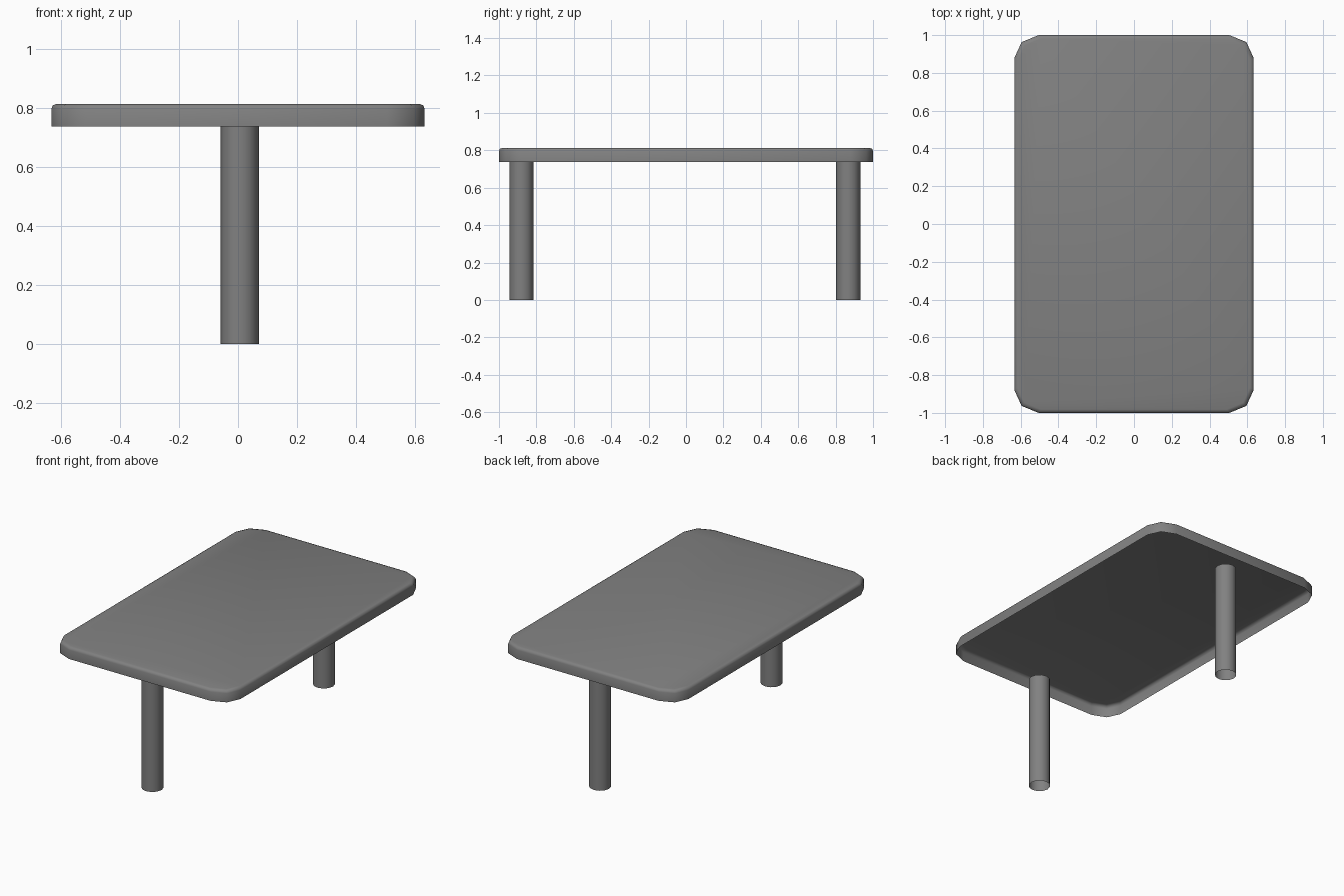
import bpy, bmesh, math

cube = bpy.data.objects.get("Cube")
if cube:
    bpy.data.objects.remove(cube, do_unlink=True)

grey = bpy.data.materials.new("mid_grey")
grey.use_nodes = True
colour = (0.22, 0.22, 0.22, 1)
grey.diffuse_color = colour
grey.node_tree.nodes["Principled BSDF"].inputs["Base Color"].default_value = colour


def make_object(name, bm, angle):
    mesh = bpy.data.meshes.new(name)
    bmesh.ops.recalc_face_normals(bm, faces=bm.faces)
    bm.to_mesh(mesh)
    bm.free()
    mesh.materials.append(grey)
    obj = bpy.data.objects.new(name, mesh)
    bpy.context.collection.objects.link(obj)
    bpy.ops.object.select_all(action="DESELECT")
    obj.select_set(True)
    bpy.context.view_layer.objects.active = obj
    bpy.ops.object.shade_smooth_by_angle(angle=math.radians(angle))
    return obj


def outline(inset):
    """Rectangle with two-facet corners, pulled in by the inset."""
    corner = [(0.633, 0.88), (0.595, 0.963), (0.505, 1.0)]
    sx, sy = 1 - inset / 0.633, 1 - inset
    quarter = [(x * sx, y * sy) for x, y in corner]
    half = quarter + [(-x, y) for x, y in reversed(quarter)]
    return half + [(-x, -y) for x, y in half]


# Tabletop: a thin shell, open underneath, with a rounded upper edge
bm = bmesh.new()
rings = []
for inset, z in [(0, 0.737), (0, 0.795), (0.005, 0.808), (0.018, 0.813)]:
    rings.append([bm.verts.new((x, y, z)) for x, y in outline(inset)])
for low, high in zip(rings, rings[1:]):
    for i in range(len(low)):
        j = (i + 1) % len(low)
        bm.faces.new((low[i], low[j], high[j], high[i]))
bm.faces.new(rings[-1])
# An open shell needs its normals set from the known upward top face
make_object("tabletop", bm, 50)

# Legs: open tubes reaching the lower rim of the top
for name, y in [("front_leg", -0.88), ("back_leg", 0.867)]:
    bm = bmesh.new()
    bmesh.ops.create_cone(bm, cap_ends=False, segments=12,
                          radius1=0.065, radius2=0.065, depth=0.737)
    bmesh.ops.translate(bm, verts=bm.verts, vec=(0.006, y, 0.737 / 2))
    make_object(name, bm, 50)
